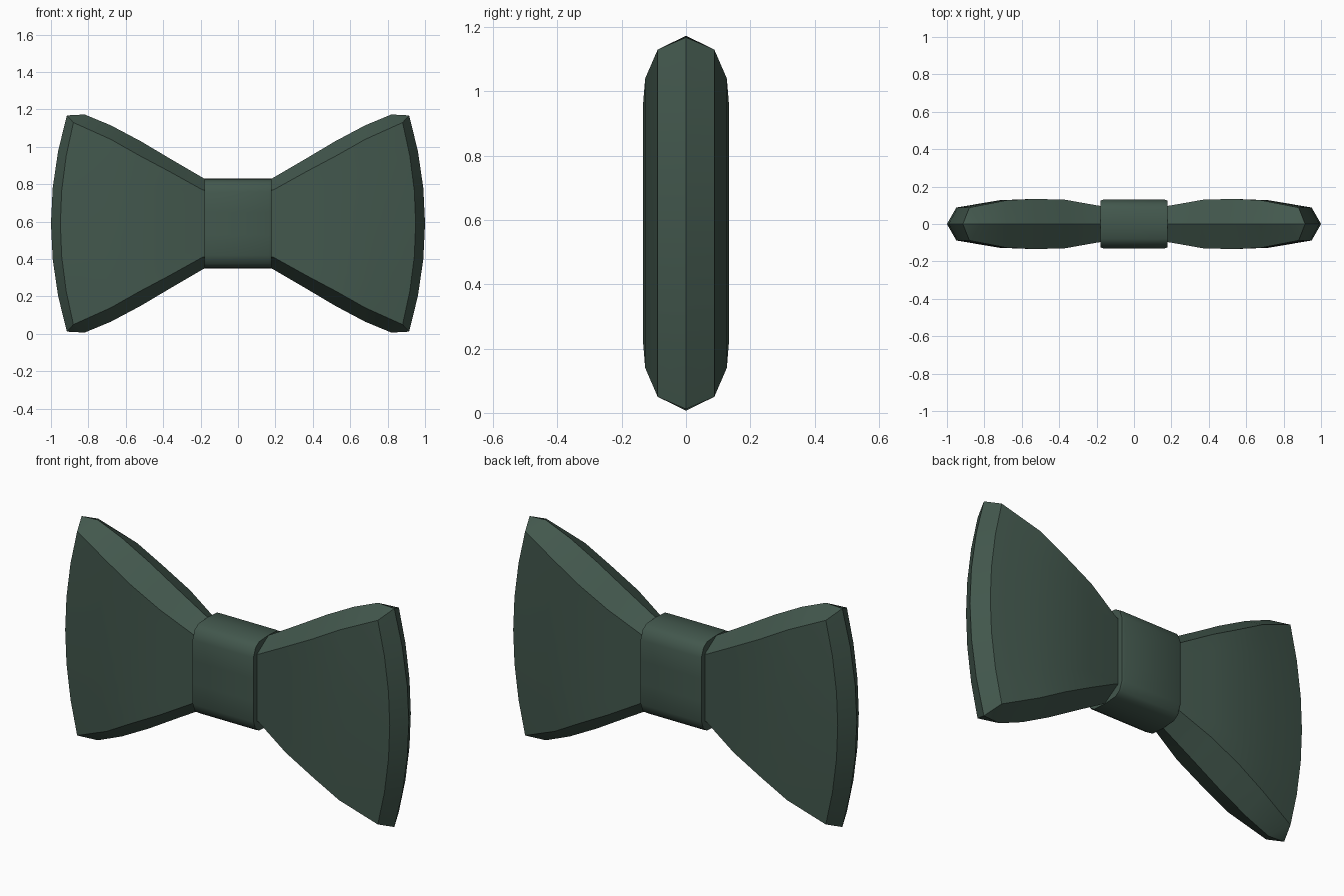
import bpy
import bmesh
import math

if "Cube" in bpy.data.objects:
    bpy.data.objects.remove(bpy.data.objects["Cube"], do_unlink=True)

MID_Z = 0.59  # height of the horizontal symmetry plane

green = bpy.data.materials.new("dark green cloth")
green.use_nodes = True
colour = (0.055, 0.096, 0.074, 1)
green.diffuse_color = colour
green.node_tree.nodes["Principled BSDF"].inputs["Base Color"].default_value = colour


def finish(bm, name, angle):
    """Turn a bmesh into a shaded, coloured object."""
    bmesh.ops.recalc_face_normals(bm, faces=bm.faces)
    mesh = bpy.data.meshes.new(name)
    bm.to_mesh(mesh)
    bm.free()
    mesh.materials.append(green)
    obj = bpy.data.objects.new(name, mesh)
    obj.location.z = MID_Z
    bpy.context.collection.objects.link(obj)
    bpy.ops.object.select_all(action="DESELECT")
    obj.select_set(True)
    bpy.context.view_layer.objects.active = obj
    bpy.ops.object.shade_smooth_by_angle(angle=math.radians(angle))
    return obj


def bridge(bm, a, b):
    n = len(a)
    for i in range(n):
        bm.faces.new((a[i], a[(i + 1) % n], b[(i + 1) % n], b[i]))


# Wing stations: ridge x, ridge half height, face x, face half height, half depth, bow
STATIONS = [
    (0.10, 0.20, 0.10, 0.16, 0.09, 0.0),
    (0.18, 0.24, 0.19, 0.18, 0.098, 0.0),
    (0.36, 0.345, 0.37, 0.28, 0.13, 0.0),
    (0.52, 0.44, 0.53, 0.365, 0.134, 0.01),
    (0.68, 0.525, 0.68, 0.45, 0.127, 0.04),
    (0.82, 0.583, 0.88, 0.54, 0.088, 0.07),
]
ROWS = [1, 0.67, 0.33, 0, -0.33, -0.67, -1]


def build_wing(name, side):
    bm = bmesh.new()
    rings = []
    for rx, rh, fx, fh, d, bow in STATIONS:
        front = [(fx + bow * (1 - v * v), -d, v * fh) for v in ROWS]
        back = [(x, -y, z) for x, y, z in reversed(front)]
        points = [(rx, 0, rh)] + front + [(rx, 0, -rh)] + back
        rings.append([bm.verts.new((side * x, y, z)) for x, y, z in points])
    for a, b in zip(rings, rings[1:]):
        bridge(bm, a, b)
    bm.faces.new(rings[0])

    # Bowed outer rim, pointed along its centre line
    n = len(ROWS)
    rim = [bm.verts.new((side * (1 - 0.085 * v * v), 0, 0.578 * v)) for v in ROWS]
    last = rings[-1]
    front = last[1:n + 1]
    back = last[:n + 1:-1]
    for edge in (front, back):
        for i in range(n - 1):
            bm.faces.new((edge[i], edge[i + 1], rim[i + 1], rim[i]))
        bm.faces.new((last[0], edge[0], rim[0]))
        bm.faces.new((last[n + 1], edge[-1], rim[-1]))
    return finish(bm, name, 42)


build_wing("left_wing", 1)
build_wing("right_wing", -1)

# Knot: a rounded block wrapped around the middle
quarter = [(0, 0.24), (0.08, 0.235), (0.112, 0.215), (0.13, 0.17), (0.13, 0.06)]
half = quarter + [(y, -z) for y, z in reversed(quarter)]
profile = half + [(-y, z) for y, z in reversed(half[1:-1])]
bm = bmesh.new()
knot_rings = []
for x, scale in ((-0.178, 0.96), (-0.165, 1), (0.165, 1), (0.178, 0.96)):
    knot_rings.append([bm.verts.new((x, y * scale, z)) for y, z in profile])
for a, b in zip(knot_rings, knot_rings[1:]):
    bridge(bm, a, b)
bm.faces.new(knot_rings[0])
bm.faces.new(knot_rings[-1])
finish(bm, "knot", 45)
